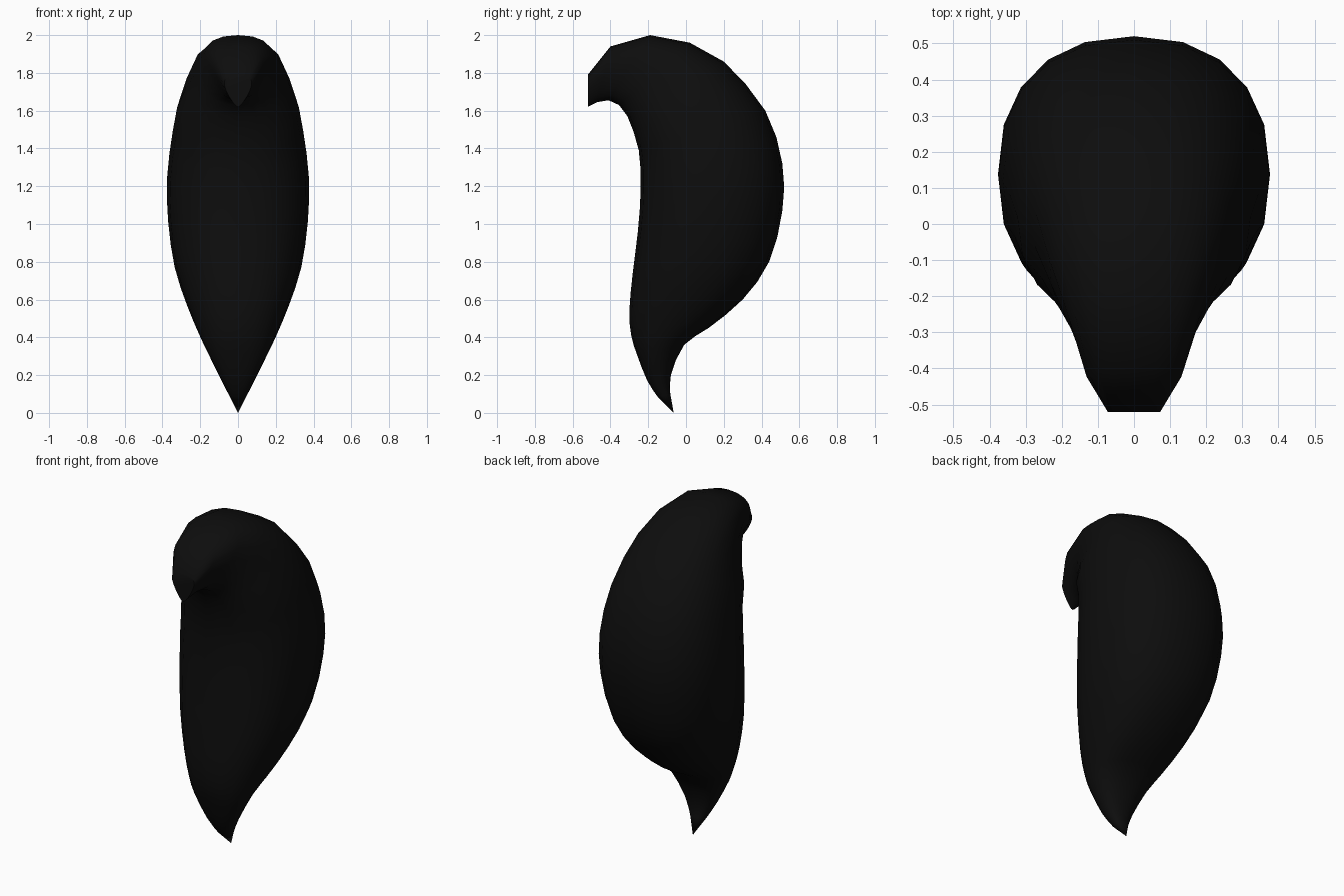
import bpy
import bmesh
import math
from mathutils import Vector

default_cube = bpy.data.objects.get("Cube")
if default_cube:
    bpy.data.objects.remove(default_cube, do_unlink=True)

SIDES = 20
ROUNDNESS = 0.87   # below one gives slightly squared ovals
PINCH_STEPS = 5    # rings near the curled end that narrow underneath


def flat_material(name, colour):
    material = bpy.data.materials.new(name)
    material.use_nodes = True
    material.diffuse_color = colour
    shader = material.node_tree.nodes["Principled BSDF"]
    shader.inputs["Base Color"].default_value = colour
    return material


def catmull(before, start, end, after, t):
    """Smooth blend from start to end."""
    return tuple(
        b + 0.5 * t * (c - a + t * (2 * a - 5 * b + 4 * c - d
                                    + t * (3 * (b - c) + d - a)))
        for a, b, c, d in zip(before, start, end, after))


def signed_power(value, power):
    return math.copysign(abs(value) ** power, value)


def oval_ring(bm, station, pinch):
    """One cross-section spanning the inner and outer edge of the lock."""
    inner_y, inner_z, outer_y, outer_z, half_width = station
    inner = Vector((0, inner_y, inner_z))
    outer = Vector((0, outer_y, outer_z))
    middle, reach = (inner + outer) / 2, (outer - inner) / 2
    ring = []
    for i in range(SIDES):
        # a vertex sits on the inner ridge
        angle = math.tau * i / SIDES + math.pi
        u = signed_power(math.cos(angle), ROUNDNESS)
        x = half_width * signed_power(math.sin(angle), ROUNDNESS)
        x *= 1 - pinch * (1 - u) / 2
        ring.append(bm.verts.new(middle + reach * u + Vector((x, 0, 0))))
    return ring


# Stations from the curled top end to the tail: inner y, z, outer y, z, half width
stations = [
    (-.52, 1.62, -.52, 1.79, .10),
    (-.47, 1.645, -.40, 1.94, .17),
    (-.41, 1.655, -.19, 2.0, .22),
    (-.355, 1.63, .02, 1.96, .27),
    (-.31, 1.57, .20, 1.86, .30),
    (-.25, 1.39, .42, 1.60, .345),
    (-.24, 1.18, .51, 1.32, .375),
    (-.255, .96, .51, 1.07, .37),
    (-.282, .74, .44, .80, .335),
    (-.30, .54, .30, .60, .27),
    (-.29, .41, .12, .45, .212),
    (-.26, .31, -.01, .36, .168),
    (-.205, .17, -.08, .20, .094),
    (-.15, .085, -.083, .10, .047),
]
tail_tip = (0, -.065, 0)

# Smooth the stations, keeping the coarser steps around the top curl
path = []
last = len(stations) - 1
for i in range(last):
    neighbours = [stations[min(max(i + k, 0), last)] for k in (-1, 0, 1, 2)]
    steps = 1 if i < 4 else 2
    path += [catmull(*neighbours, s / steps) for s in range(steps)]
path.append(stations[-1])

# Curled lock: loft of ovals, capped at the top end and pointed at the tail
bm = bmesh.new()
rings = [oval_ring(bm, station, 0.75 * max(0, 1 - i / PINCH_STEPS))
         for i, station in enumerate(path)]
for upper, lower in zip(rings, rings[1:]):
    for i in range(SIDES):
        j = (i + 1) % SIDES
        bm.faces.new((upper[i], upper[j], lower[j], lower[i]))
bm.faces.new(rings[0])
tip = bm.verts.new(tail_tip)
for i in range(SIDES):
    bm.faces.new((rings[-1][i], rings[-1][(i + 1) % SIDES], tip))
bmesh.ops.recalc_face_normals(bm, faces=bm.faces)

mesh = bpy.data.meshes.new("curled_lock")
bm.to_mesh(mesh)
bm.free()
mesh.materials.append(flat_material("soft black", (.004, .004, .004, 1)))
lock = bpy.data.objects.new("curled_lock", mesh)
bpy.context.collection.objects.link(lock)

bpy.ops.object.select_all(action="DESELECT")
lock.select_set(True)
bpy.context.view_layer.objects.active = lock
bpy.ops.object.shade_smooth_by_angle(angle=math.radians(40))
